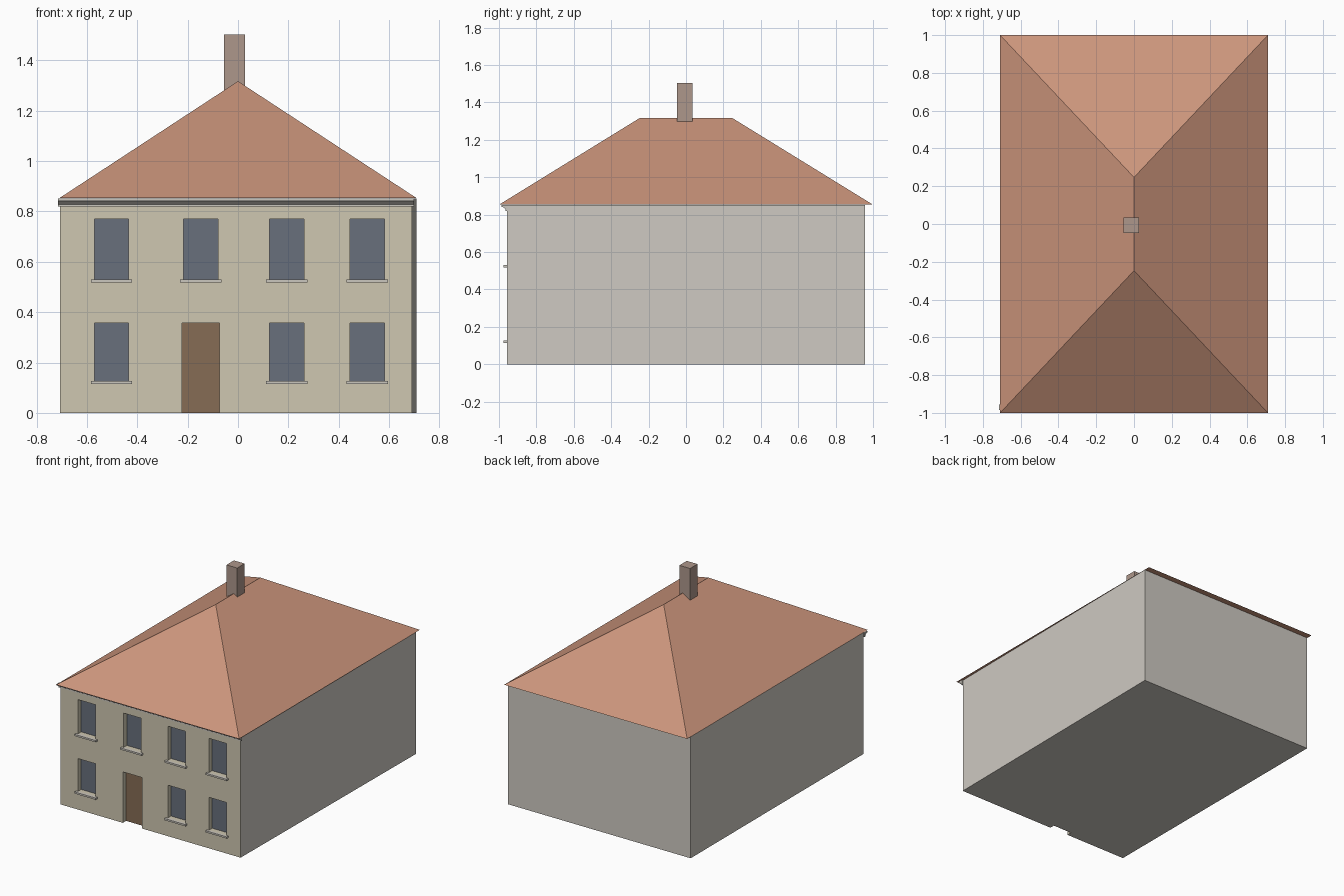
import bpy, bmesh

if "Cube" in bpy.data.objects:
    bpy.data.objects.remove(bpy.data.objects["Cube"])


def material(name, rgb):
    m = bpy.data.materials.new(name)
    m.diffuse_color = (*rgb, 1)
    m.use_nodes = True
    m.node_tree.nodes["Principled BSDF"].inputs["Base Color"].default_value = m.diffuse_color
    return m


STONE = material("stone", (0.62, 0.59, 0.54))
RENDER = material("facade", (0.62, 0.57, 0.44))
TILE = material("roof_tile", (0.60, 0.30, 0.20))
BRICK = material("brick", (0.42, 0.31, 0.26))
GLASS = material("glass", (0.14, 0.16, 0.20))
WOOD = material("wood", (0.24, 0.15, 0.09))
TRIM = material("trim", (0.60, 0.57, 0.52))


def mesh_object(name, verts, faces, *mats):
    bm = bmesh.new()
    vs = [bm.verts.new(v) for v in verts]
    for f in faces:
        bm.faces.new([vs[i] for i in f])
    bmesh.ops.recalc_face_normals(bm, faces=bm.faces)
    me = bpy.data.meshes.new(name)
    bm.to_mesh(me)
    bm.free()
    for m in mats:
        me.materials.append(m)
    ob = bpy.data.objects.new(name, me)
    bpy.context.collection.objects.link(ob)
    return ob


def prism(name, bottom, top, *mats):
    n = len(bottom)
    faces = [tuple(range(n)), tuple(range(n, 2 * n))]
    faces += [(i, (i + 1) % n, n + (i + 1) % n, n + i) for i in range(n)]
    return mesh_object(name, bottom + top, faces, *mats)


def box(name, x0, x1, y0, y1, z0, z1, *mats):
    ring = [(x0, y0), (x1, y0), (x1, y1), (x0, y1)]
    return prism(name, [(x, y, z0) for x, y in ring],
                 [(x, y, z1) for x, y in ring], *mats)


FRONT, BACK, EAVE, RECESS = -0.957, 0.957, 0.853, 0.037

# Walls: the right wall runs slightly outwards towards the back
plan = [(-0.706, FRONT), (0.69, FRONT), (0.708, BACK), (-0.706, BACK)]
walls = prism("walls", [(x, y, 0) for x, y in plan],
              [(x, y, EAVE - 0.001) for x, y in plan], STONE, RENDER)
for p in walls.data.polygons:
    if p.normal.y < -0.9:
        p.material_index = 1


def opening(name, x0, x1, z0, z1, mat, cut_bottom):
    # Recess cut into the facade, with a panel at its back
    cutter = box(name + "_cutter", x0, x1, FRONT - 0.1, FRONT + RECESS,
                 cut_bottom, z1, RENDER)
    cutter.hide_render = True
    cutter.hide_viewport = False
    cutter.display_type = 'WIRE'
    mod = walls.modifiers.new(name, 'BOOLEAN')
    mod.operation = 'DIFFERENCE'
    mod.solver = 'EXACT'
    mod.material_mode = 'TRANSFER'
    mod.object = cutter
    y = FRONT + RECESS - 0.001
    mesh_object(name, [(x0, y, z0), (x1, y, z0), (x1, y, z1), (x0, y, z1)],
                [(0, 1, 2, 3)], mat)
    return cutter


# Windows with sills, and the door in the second bay
cutters = []
for row, (z0, z1) in {"upper": (0.53, 0.77), "lower": (0.127, 0.357)}.items():
    for i, xc in enumerate((-0.502, -0.148, 0.194, 0.513)):
        if row == "lower" and i == 1:
            cutters.append(opening("door", -0.222, -0.074, 0, z1, WOOD, -0.1))
            continue
        name = f"{row}_window_{i + 1}"
        cutters.append(opening(name, xc - 0.068, xc + 0.068, z0, z1, GLASS, z0))
        box(f"{row}_sill_{i + 1}", xc - 0.082, xc + 0.082,
            FRONT - 0.018, FRONT + 0.004, z0 - 0.012, z0, TRIM)

# Apply the cuts and remove the cutters
bpy.context.view_layer.update()
deps = bpy.context.evaluated_depsgraph_get()
cut_mesh = bpy.data.meshes.new_from_object(walls.evaluated_get(deps))
walls.modifiers.clear()
walls.data = cut_mesh
for c in cutters:
    bpy.data.objects.remove(c)

# Moulded cornice along the front eave
profile = [(FRONT + 0.002, 0.82), (-0.964, 0.82), (-0.964, 0.828),
           (-0.979, 0.841), (-0.986, 0.841), (-0.986, 0.852),
           (FRONT + 0.002, 0.852)]
prism("cornice", [(-0.714, y, z) for y, z in profile],
      [(0.698, y, z) for y, z in profile], TRIM)

# Hipped roof
mesh_object("roof",
            [(-0.709, -1, EAVE), (0.709, -1, EAVE), (0.709, 1, EAVE),
             (-0.709, 1, EAVE), (0, -0.247, 1.317), (0, 0.247, 1.317)],
            [(0, 1, 4), (1, 2, 5, 4), (2, 3, 5), (3, 0, 4, 5), (3, 2, 1, 0)],
            TILE)

# Chimney on the ridge
box("chimney", -0.056, 0.027, -0.047, 0.035, 1.27, 1.503, BRICK)
